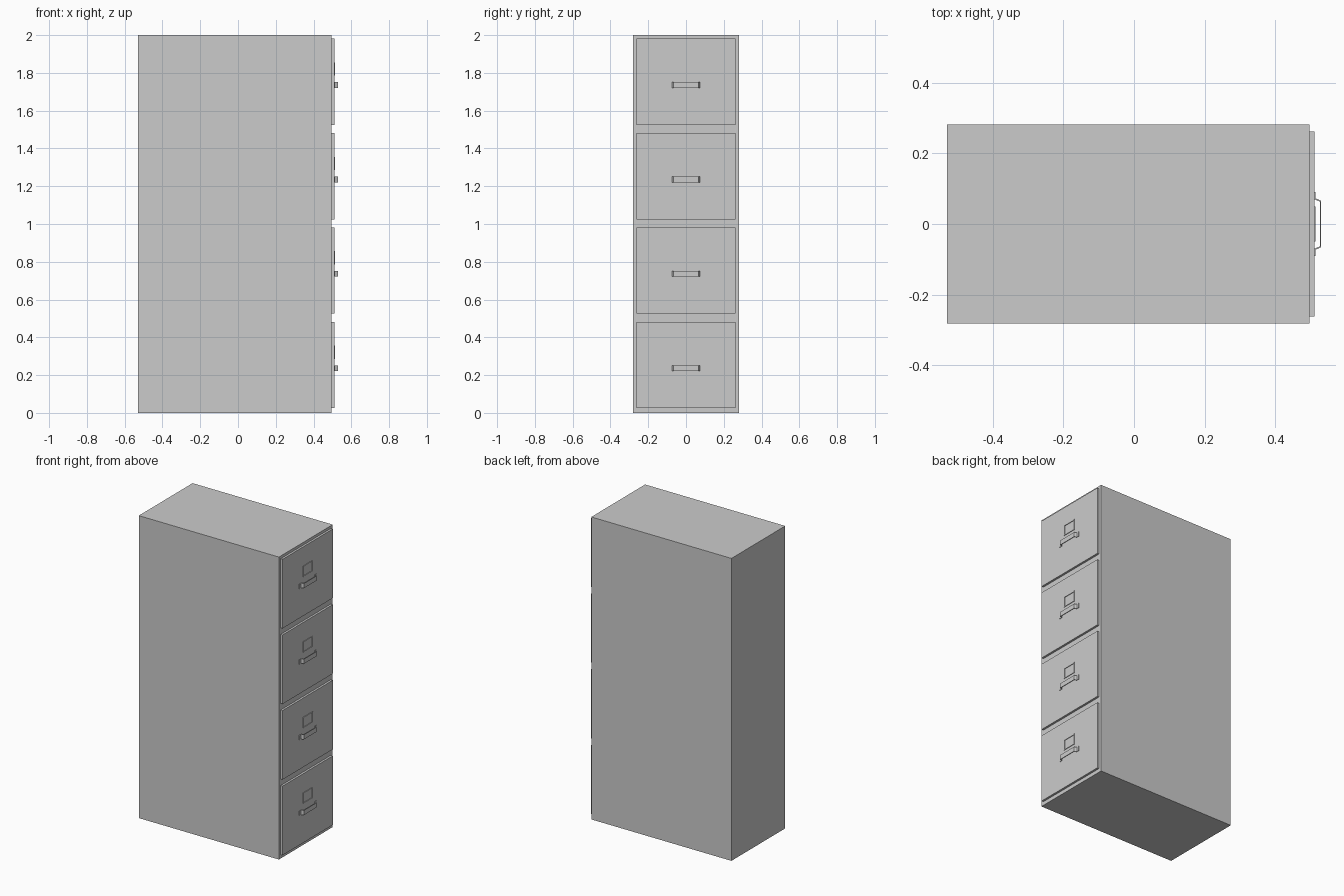
import bpy, bmesh

if "Cube" in bpy.data.objects:
    bpy.data.objects.remove(bpy.data.objects["Cube"])


def new_object(name, bm):
    bmesh.ops.recalc_face_normals(bm, faces=bm.faces)
    mesh = bpy.data.meshes.new(name)
    bm.to_mesh(mesh)
    bm.free()
    obj = bpy.data.objects.new(name, mesh)
    bpy.context.collection.objects.link(obj)
    return obj


def add_box(bm, lo, hi):
    verts = bmesh.ops.create_cube(bm, size=1)["verts"]
    for v in verts:
        for i in range(3):
            v.co[i] = lo[i] if v.co[i] < 0 else hi[i]


def box(name, lo, hi):
    bm = bmesh.new()
    add_box(bm, lo, hi)
    return new_object(name, bm)


def prism(name, outline, z0, z1):
    bm = bmesh.new()
    face = bm.faces.new([bm.verts.new((x, y, z0)) for x, y in outline])
    new = bmesh.ops.extrude_face_region(bm, geom=[face])["geom"]
    bmesh.ops.translate(bm, vec=(0, 0, z1 - z0),
                        verts=[v for v in new if isinstance(v, bmesh.types.BMVert)])
    return new_object(name, bm)


BODY_X, FACE_X = 0.496, 0.51

# Cabinet carcass
box("cabinet_body", (-0.529, -0.281, 0), (BODY_X, 0.281, 2))

# Bent-strip pull: half outline (x, y), mirrored across y = 0
outer = [(FACE_X + 0.003, 0.09), (FACE_X + 0.003, 0.073), (0.529, 0.066)]
inner = [(0.526, 0.063), (FACE_X, 0.070), (FACE_X, 0.09)]
mirror = lambda pts: [(x, -y) for x, y in reversed(pts)]
pull = outer + mirror(outer) + mirror(inner) + inner

for i in range(4):
    z = 0.5 * i
    # Drawer front
    box(f"drawer_front_{i + 1}", (BODY_X, -0.262, z + 0.025), (FACE_X, 0.262, z + 0.482))

    # Handle
    prism(f"drawer_handle_{i + 1}", pull, z + 0.221, z + 0.252)

    # Label holder frame
    bm = bmesh.new()
    x0, x1, w, t = FACE_X, FACE_X + 0.004, 0.049, 0.005
    lo, hi = z + 0.285, z + 0.356
    for s in (-1, 1):
        a, b = sorted((s * w, s * (w - t)))
        add_box(bm, (x0, a, lo), (x1, b, hi))
    add_box(bm, (x0, t - w, lo), (x1, w - t, lo + t))
    add_box(bm, (x0, t - w, hi - t), (x1, w - t, hi))
    new_object(f"label_holder_{i + 1}", bm)
